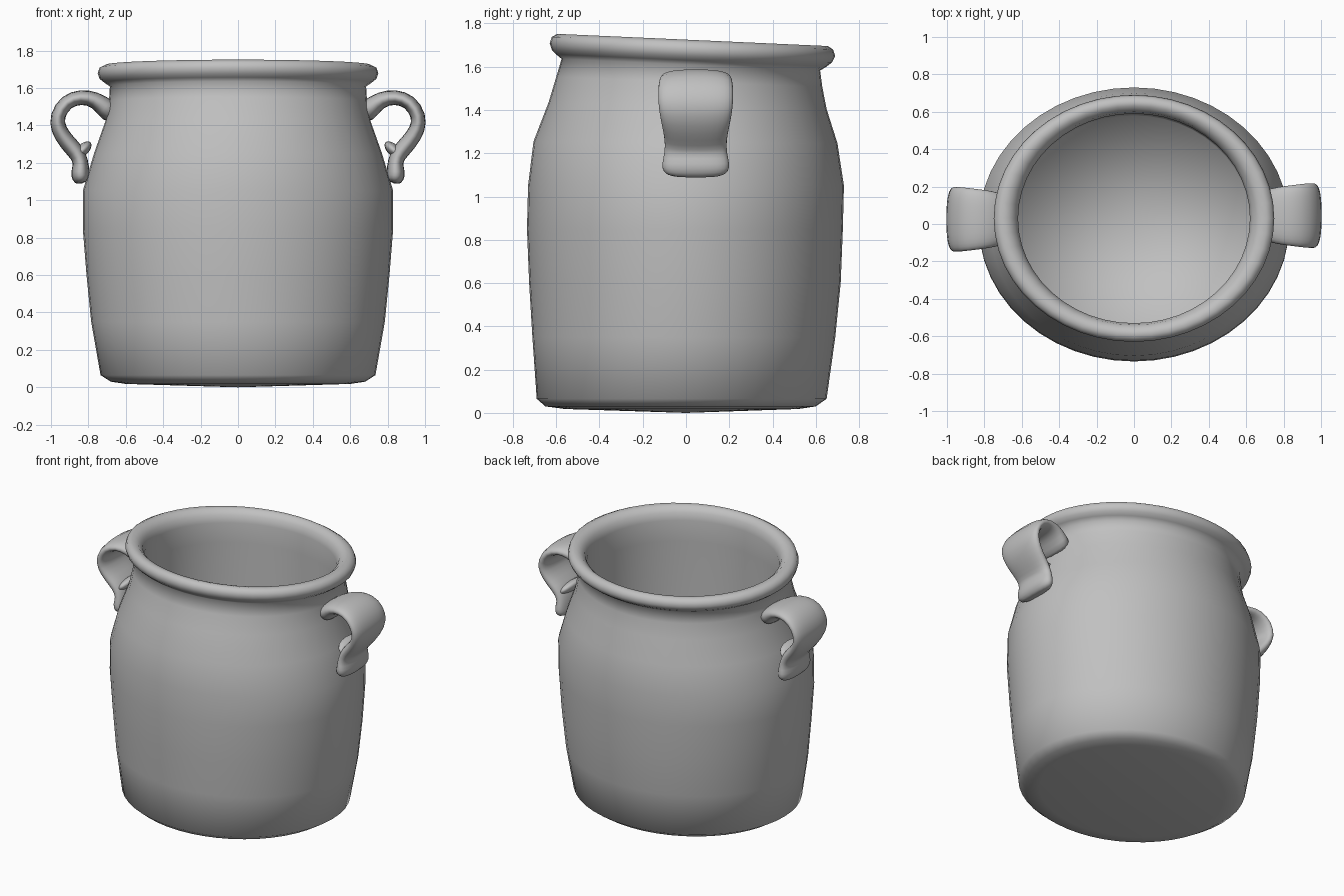
import bpy, bmesh
from math import sin, cos, pi, copysign
from mathutils import Vector

cube = bpy.data.objects.get("Cube")
if cube:
    bpy.data.objects.remove(cube)

glaze = bpy.data.materials.new("grey_stoneware")
glaze.use_nodes = True
grey = (0.53, 0.53, 0.53, 1)
glaze.diffuse_color = grey
glaze.node_tree.nodes["Principled BSDF"].inputs["Base Color"].default_value = grey


def make_object(name, bm):
    bmesh.ops.recalc_face_normals(bm, faces=bm.faces)
    mesh = bpy.data.meshes.new(name)
    for f in bm.faces:
        f.smooth = True
    bm.to_mesh(mesh)
    bm.free()
    mesh.materials.append(glaze)
    obj = bpy.data.objects.new(name, mesh)
    bpy.context.collection.objects.link(obj)
    return obj


def bridge(bm, a, b):
    n = len(a)
    for i in range(n):
        bm.faces.new((a[i], a[(i + 1) % n], b[(i + 1) % n], b[i]))


# Oval pot: height, half width, front depth, back depth, from base over the rim to the floor
SIDES = 48
profile = [
    (0.018, 0.60, 0.56, 0.52), (0.03, 0.68, 0.65, 0.60), (0.065, 0.735, 0.69, 0.65),
    (0.35, 0.785, 0.71, 0.69), (0.6, 0.81, 0.725, 0.715), (0.85, 0.83, 0.735, 0.725),
    (1.05, 0.83, 0.73, 0.73), (1.25, 0.77, 0.705, 0.70), (1.42, 0.71, 0.635, 0.65),
    (1.53, 0.69, 0.60, 0.63), (1.61, 0.685, 0.575, 0.62), (1.63, 0.715, 0.60, 0.65),
    (1.65, 0.74, 0.62, 0.675), (1.68, 0.75, 0.63, 0.69), (1.71, 0.74, 0.62, 0.68),
    (1.725, 0.71, 0.595, 0.655), (1.72, 0.67, 0.565, 0.63), (1.69, 0.635, 0.54, 0.60),
    (1.64, 0.62, 0.53, 0.59), (1.5, 0.625, 0.535, 0.59), (0.9, 0.63, 0.55, 0.59),
    (0.12, 0.62, 0.55, 0.58),
]
bm = bmesh.new()
rings = []
for z, rx, front, back in profile:
    ring = []
    for i in range(SIDES):
        a = 2 * pi * i / SIDES
        y = (back - front) / 2 + (back + front) / 2 * sin(a)
        # The neck and rim lean down towards the back
        lean = -0.045 * y * max(0, min(1, (z - 1.2) / 0.4))
        ring.append(bm.verts.new((rx * cos(a), y, z + lean)))
    rings.append(ring)
for a, b in zip(rings, rings[1:]):
    bridge(bm, a, b)
for ring, z in ((rings[0], 0.0), (rings[-1], 0.09)):
    centre = bm.verts.new((0, 0, z))
    for i in range(SIDES):
        bm.faces.new((ring[i], ring[(i + 1) % SIDES], centre))
make_object("pot_body", bm)

# Strap handle path: x, z, half thickness, half width
path = [
    (0.66, 1.45, 0.06, 0.13), (0.71, 1.495, 0.055, 0.14), (0.765, 1.54, 0.044, 0.155),
    (0.84, 1.555, 0.042, 0.165), (0.92, 1.53, 0.042, 0.175), (0.97, 1.45, 0.042, 0.178),
    (0.962, 1.38, 0.044, 0.17), (0.915, 1.31, 0.045, 0.155), (0.865, 1.26, 0.048, 0.145),
    (0.838, 1.205, 0.04, 0.145), (0.845, 1.15, 0.052, 0.16), (0.84, 1.115, 0.048, 0.155),
    (0.832, 1.09, 0.03, 0.12),
]
SECTION = 16


def handle(name, side, y_mid):
    bm = bmesh.new()
    pts = [Vector((x, 0, z)) for x, z, t, w in path]
    loops = []
    for k, (x, z, thick, wide) in enumerate(path):
        d = (pts[min(k + 1, len(pts) - 1)] - pts[max(k - 1, 0)]).normalized()
        normal = Vector((d.z, 0, -d.x))
        loop = []
        for i in range(SECTION):
            a = 2 * pi * i / SECTION
            # Rounded strap section
            u = copysign(abs(cos(a)) ** 0.75, cos(a)) * wide
            v = copysign(abs(sin(a)) ** 0.85, sin(a)) * thick
            p = pts[k] + normal * v
            loop.append(bm.verts.new((side * p.x, y_mid + u, p.z)))
        loops.append(loop)
    for a, b in zip(loops, loops[1:]):
        bridge(bm, a, b)
    bm.faces.new(loops[0])
    bm.faces.new(loops[-1])
    obj = make_object(name, bm)
    sub = obj.modifiers.new("soften", 'SUBSURF')
    sub.levels = sub.render_levels = 1


# Curled lip on the inner side of each handle, just above its foot
def handle_lip(name, side, y_mid):
    bm = bmesh.new()
    bmesh.ops.create_uvsphere(bm, u_segments=16, v_segments=10, radius=1)
    for v in bm.verts:
        x, y, z = v.co
        v.co = (side * (0.835 + 0.052 * x), y_mid + 0.125 * y, 1.265 + 0.04 * z - 0.03 * x)
    make_object(name, bm)


for label, side, y_mid in (("left", 1, 0.045), ("right", -1, 0.025)):
    handle(label + "_handle", side, y_mid)
    handle_lip(label + "_handle_lip", side, y_mid)
